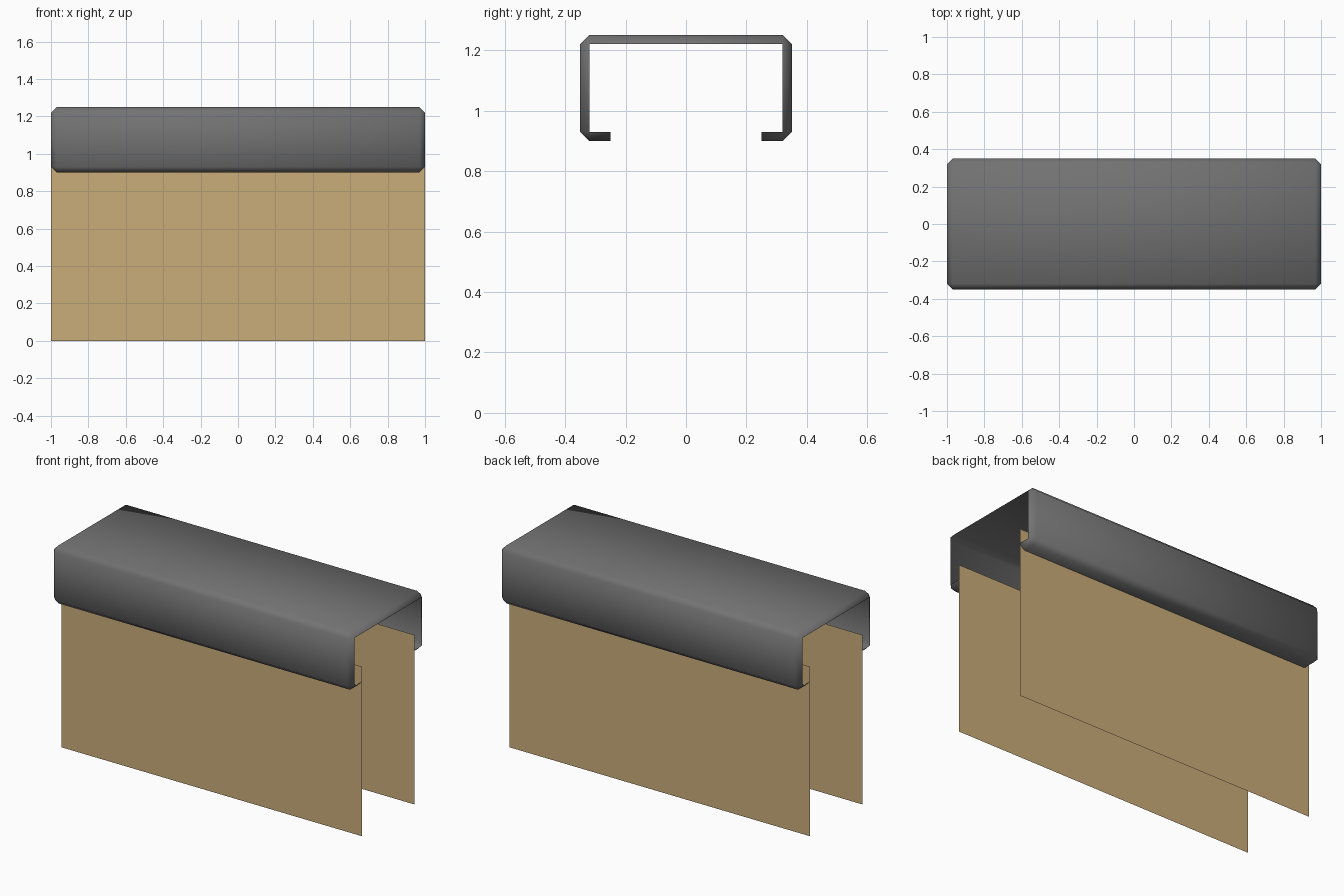
import bpy
import bmesh
from mathutils import Vector, Matrix

default_cube = bpy.data.objects.get("Cube")
if default_cube:
    bpy.data.objects.remove(default_cube, do_unlink=True)

LENGTH, DEPTH = 2.0, 0.70
BOTTOM, TOP = 0.90, 1.25
BEVEL = 0.03
SLOT = 0.25           # half width of the opening under the rail
SHEET_TOP = 1.02


def make_material(name, color):
    mat = bpy.data.materials.new(name)
    mat.use_nodes = True
    mat.diffuse_color = (*color, 1)
    mat.node_tree.nodes["Principled BSDF"].inputs["Base Color"].default_value = (*color, 1)
    return mat


def add_object(name, bm, mat):
    mesh = bpy.data.meshes.new(name)
    bm.to_mesh(mesh)
    bm.free()
    mesh.materials.append(mat)
    obj = bpy.data.objects.new(name, mesh)
    bpy.context.collection.objects.link(obj)
    return obj


grey = make_material("dark grey metal", (0.17, 0.17, 0.17))
tan = make_material("tan sheet", (0.60, 0.42, 0.195))

# Rail: a chamfered box, open at both ends and slotted underneath
bm = bmesh.new()
bmesh.ops.create_cube(bm, size=1)
bmesh.ops.scale(bm, vec=(LENGTH, DEPTH, TOP - BOTTOM), verts=bm.verts)
bmesh.ops.translate(bm, vec=(0, 0, (TOP + BOTTOM) / 2), verts=bm.verts)
bmesh.ops.bevel(bm, geom=bm.edges[:], offset=BEVEL, segments=1,
                affect='EDGES', profile=0.5)
bm.normal_update()
ends = [f for f in bm.faces if abs(f.normal.x) > 0.99]
bmesh.ops.delete(bm, geom=ends, context='FACES')

# Cut the underside into two lips and remove the strip between them
for side in (-1, 1):
    under = [f for f in bm.faces if f.calc_center_median().z < BOTTOM + BEVEL]
    geom = set(under)
    for f in under:
        geom.update(f.edges, f.verts)
    bmesh.ops.bisect_plane(bm, geom=list(geom), plane_co=(0, side * SLOT, 0),
                           plane_no=(0, 1, 0))
middle = [f for f in bm.faces
          if f.calc_center_median().z < BOTTOM + BEVEL
          and abs(f.calc_center_median().y) < SLOT - 0.01]
bmesh.ops.delete(bm, geom=middle, context='FACES')
for f in bm.faces:
    f.smooth = True
add_object("rail", bm, grey)

# Two thin sheets hanging from the inner edges of the lips
for name, side in (("front_sheet", -1), ("back_sheet", 1)):
    bm = bmesh.new()
    corners = [(-1, 0), (1, 0), (1, SHEET_TOP), (-1, SHEET_TOP)]
    verts = [bm.verts.new((x * LENGTH / 2, side * SLOT, z)) for x, z in corners]
    bm.faces.new(verts if side < 0 else verts[::-1])
    add_object(name, bm, tan)
